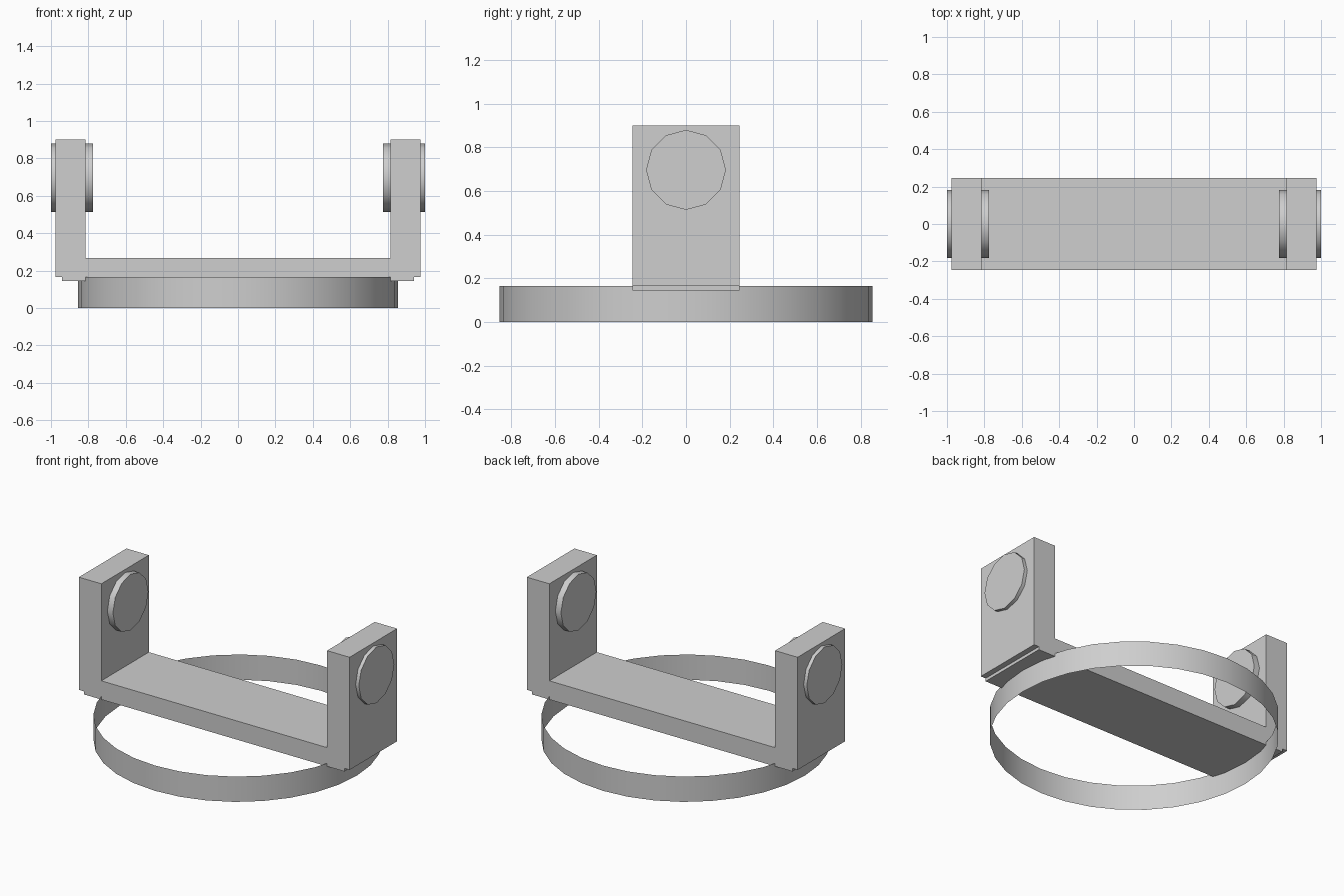
import bpy, bmesh, math
from mathutils import Matrix

if "Cube" in bpy.data.objects:
    bpy.data.objects.remove(bpy.data.objects["Cube"])

grey = bpy.data.materials.new("grey")
grey.diffuse_color = (0.62, 0.62, 0.62, 1)
grey.use_nodes = True
grey.node_tree.nodes["Principled BSDF"].inputs["Base Color"].default_value = grey.diffuse_color


def finish(name, bm, smooth=False):
    bmesh.ops.recalc_face_normals(bm, faces=bm.faces[:])
    mesh = bpy.data.meshes.new(name)
    bm.to_mesh(mesh)
    bm.free()
    mesh.materials.append(grey)
    obj = bpy.data.objects.new(name, mesh)
    bpy.context.collection.objects.link(obj)
    if smooth:
        bpy.ops.object.select_all(action='DESELECT')
        bpy.context.view_layer.objects.active = obj
        obj.select_set(True)
        bpy.ops.object.shade_smooth_by_angle(angle=math.radians(40))
    return obj


# U-shaped bracket: half profile mirrored, then extruded along y
half = [(0.94, 0.145), (0.94, 0.165), (0.977, 0.165),
        (0.977, 0.90), (0.815, 0.90), (0.815, 0.267)]
profile = half + [(-x, z) for x, z in reversed(half)]
depth = 0.245
bm = bmesh.new()
face = bm.faces.new([bm.verts.new((x, -depth, z)) for x, z in profile])
ext = bmesh.ops.extrude_face_region(bm, geom=[face])
moved = [g for g in ext["geom"] if isinstance(g, bmesh.types.BMVert)]
bmesh.ops.translate(bm, verts=moved, vec=(0, 2 * depth, 0))
finish("bracket", bm)

# Round pivot pins through both uprights
for side, label in ((-1, "left"), (1, "right")):
    bm = bmesh.new()
    place = Matrix.Translation((side * 0.8875, 0, 0.697)) @ Matrix.Rotation(math.pi / 2, 4, 'Y')
    bmesh.ops.create_cone(bm, cap_ends=True, segments=12, radius1=0.183,
                          radius2=0.183, depth=0.225, matrix=place)
    finish(label + "_pivot_pin", bm, True)

# Thin open base ring
bm = bmesh.new()
bmesh.ops.create_cone(bm, cap_ends=False, segments=32, radius1=0.855, radius2=0.855,
                      depth=0.165, matrix=Matrix.Translation((0, 0, 0.0825)))
finish("base_ring", bm, True)
